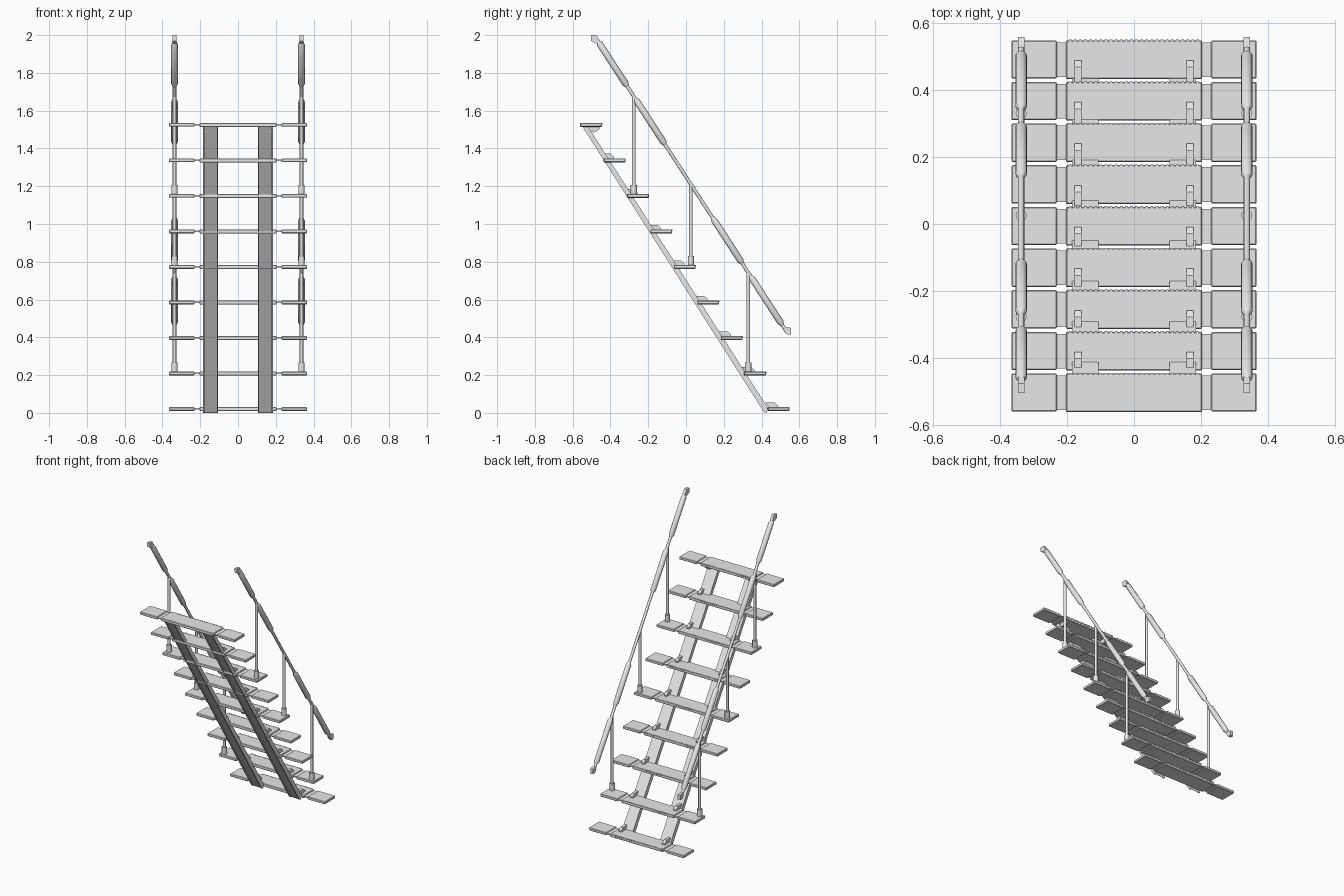
import bpy, bmesh, math
from mathutils import Vector, Matrix

cube = bpy.data.objects.get("Cube")
if cube:
    bpy.data.objects.remove(cube)

metal = bpy.data.materials.new("light_grey_metal")
metal.use_nodes = True
metal.diffuse_color = (0.8, 0.8, 0.8, 1)
metal.node_tree.nodes["Principled BSDF"].inputs["Base Color"].default_value = (0.8, 0.8, 0.8, 1)


def finish(name, bm, smooth=False):
    bmesh.ops.recalc_face_normals(bm, faces=bm.faces[:])
    mesh = bpy.data.meshes.new(name)
    bm.to_mesh(mesh)
    bm.free()
    mesh.materials.append(metal)
    obj = bpy.data.objects.new(name, mesh)
    bpy.context.collection.objects.link(obj)
    if smooth:
        bpy.ops.object.select_all(action='DESELECT')
        obj.select_set(True)
        bpy.context.view_layer.objects.active = obj
        bpy.ops.object.shade_smooth_by_angle(angle=math.radians(50))
    return obj


def add_box(bm, x, y, z):
    """Box from (low, high) pairs."""
    size = [b - a for a, b in (x, y, z)]
    mid = [(a + b) / 2 for a, b in (x, y, z)]
    bmesh.ops.create_cube(bm, size=1, matrix=Matrix.Translation(mid) @ Matrix.Diagonal((*size, 1)))


def add_prism(bm, profile, x0, x1):
    """Side profile of (y, z) points extruded along x."""
    face = bm.faces.new([bm.verts.new((x0, y, z)) for y, z in profile])
    new = bmesh.ops.extrude_face_region(bm, geom=[face])["geom"]
    bmesh.ops.translate(bm, vec=(x1 - x0, 0, 0),
                        verts=[v for v in new if isinstance(v, bmesh.types.BMVert)])


def add_rod(bm, a, b, r, taper=0.0, sides=12):
    """Round bar between two points, optionally with tapered ends."""
    a, b = Vector(a), Vector(b)
    axis = b - a
    turn = axis.to_track_quat('Z', 'Y').to_matrix()
    stations = [(0, r), (axis.length, r)]
    if taper:
        stations = [(0, r * 0.55), (taper, r), (axis.length - taper, r), (axis.length, r * 0.55)]
    rings = []
    for d, rad in stations:
        rings.append([bm.verts.new(a + turn @ Vector((rad * math.cos(t), rad * math.sin(t), d)))
                      for t in (math.tau * i / sides for i in range(sides))])
    for lo, hi in zip(rings, rings[1:]):
        for i in range(sides):
            j = (i + 1) % sides
            bm.faces.new((lo[i], lo[j], hi[j], hi[i]))
    bm.faces.new(rings[0][::-1])
    bm.faces.new(rings[-1])


STEPS, RISE, RUN, DEPTH = 9, 0.188, 0.124, 0.115


def tread_front(k):
    return -0.56 + RUN * k


def tread_top(k):
    return 1.535 - RISE * k


# Treads: wide centre plate, narrow joints and two end plates
for k in range(STEPS):
    y, z = tread_front(k), tread_top(k)
    bm = bmesh.new()
    add_box(bm, (-0.203, 0.203), (y, y + DEPTH), (z - 0.021, z))
    bmesh.ops.bevel(bm, geom=bm.edges[:], offset=0.003, segments=1, affect='EDGES')
    for i in range(26):  # grip teeth along the nosing
        x = -0.19 + 0.38 * i / 25
        add_box(bm, (x - 0.004, x + 0.004), (y + DEPTH - 0.004, y + DEPTH + 0.002), (z - 0.008, z + 0.001))
    finish(f"tread_centre_{k + 1}", bm)

    for side, s in (("left", 1), ("right", -1)):
        bm = bmesh.new()
        add_box(bm, sorted((s * 0.23, s * 0.365)), (y + 0.001, y + DEPTH), (z - 0.02, z - 0.001))
        bmesh.ops.bevel(bm, geom=bm.edges[:], offset=0.003, segments=1, affect='EDGES')
        add_box(bm, sorted((s * 0.195, s * 0.235)), (y + 0.006, y + DEPTH - 0.006), (z - 0.013, z - 0.006))
        finish(f"tread_end_{side}_{k + 1}", bm)

        # Brackets tying the treads to the stringers
        bm = bmesh.new()
        if k == 0:
            profile = [(0.03, -0.02), (0.105, -0.02), (0.1, -0.035), (0.075, -0.05), (0.035, -0.045)]
        else:
            profile = [(-0.012, 0.025), (0.035, 0.025), (0.055, 0.008), (0.055, -0.004), (0.008, -0.004)]
        add_prism(bm, [(y + a, z + b) for a, b in profile], s * 0.167 - 0.01, s * 0.167 + 0.01)
        finish(f"bracket_{side}_{k + 1}", bm)

# Stringers: sloped channel with raised edges
for side, s in (("left", 1), ("right", -1)):
    bm = bmesh.new()
    for x0, x1, under in ((0.105, 0.112, 0), (0.112, 0.178, 0.008), (0.178, 0.185, 0)):
        profile = [(-0.55 + under, 1.518), (-0.52, 1.518), (0.435, 0.025), (0.425, 0.0), (0.412 + under, 0.005)]
        add_prism(bm, profile, s * x0, s * x1)
    finish(f"stringer_{side}", bm)


def rail_height(y):
    return 1.25 - 1.54 * y


# Handrails with grips, end caps and posts
for side, s in (("left", 1), ("right", -1)):
    x = s * 0.336

    def on_rail(y):
        return (x, y, rail_height(y))

    bm = bmesh.new()
    add_rod(bm, on_rail(-0.475), on_rail(0.535), 0.0095)
    finish(f"handrail_{side}", bm, True)

    bm = bmesh.new()
    for y0, y1 in ((-0.465, -0.31), (-0.268, -0.11), (0.14, 0.298), (0.342, 0.51)):
        add_rod(bm, on_rail(y0), on_rail(y1), 0.0175, 0.018)
    finish(f"handrail_grips_{side}", bm, True)

    bm = bmesh.new()
    add_prism(bm, [(-0.503, 2.0), (-0.475, 2.0), (-0.455, 1.97), (-0.475, 1.955), (-0.503, 1.97)], x - 0.01, x + 0.01)
    add_prism(bm, [(0.525, 0.455), (0.557, 0.45), (0.557, 0.415), (0.535, 0.415), (0.518, 0.435)], x - 0.01, x + 0.01)
    finish(f"handrail_ends_{side}", bm)

    for k, y in ((2, -0.276), (4, 0.026), (7, 0.33)):
        z = tread_top(k)
        bm = bmesh.new()
        add_rod(bm, (x, y, z), (x, y, rail_height(y)), 0.0095)
        add_rod(bm, (x, y, z - 0.004), (x, y, z + 0.047), 0.0165)
        finish(f"post_{side}_{k + 1}", bm, True)
